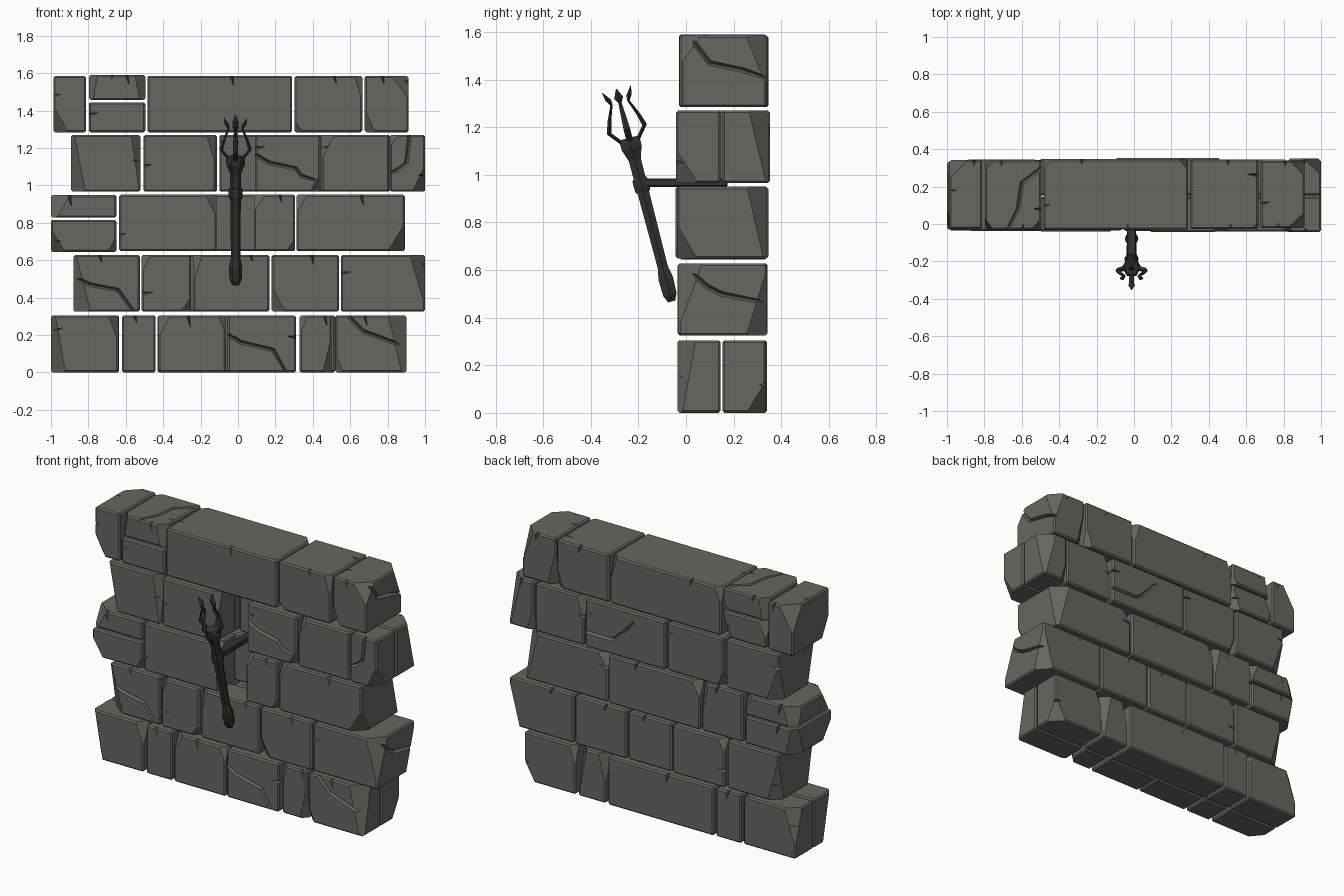
import bpy, bmesh, math, random
from mathutils import Vector, Matrix

if "Cube" in bpy.data.objects:
    bpy.data.objects.remove(bpy.data.objects["Cube"])

random.seed(4)


def material(name, col):
    m = bpy.data.materials.new(name)
    m.diffuse_color = (*col, 1)
    m.use_nodes = True
    m.node_tree.nodes["Principled BSDF"].inputs["Base Color"].default_value = m.diffuse_color
    return m


STONE = material("stone", (0.135, 0.135, 0.115))
IRON = material("dark_iron", (0.035, 0.032, 0.032))


def finish(bm, name, mat=None):
    bmesh.ops.recalc_face_normals(bm, faces=bm.faces)
    me = bpy.data.meshes.new(name)
    bm.to_mesh(me)
    bm.free()
    ob = bpy.data.objects.new(name, me)
    bpy.context.collection.objects.link(ob)
    if mat:
        me.materials.append(mat)
    return ob


# ---------- stone blocks: bevelled box with chipped corners ----------
stones = []


def chip(bm, corner, normal, depth):
    n = Vector(normal).normalized()
    r = bmesh.ops.bisect_plane(bm, geom=bm.verts[:] + bm.edges[:] + bm.faces[:], dist=1e-5,
                               plane_co=corner - n * depth, plane_no=n, clear_outer=True)
    edges = [e for e in r["geom_cut"] if isinstance(e, bmesh.types.BMEdge)]
    if edges:
        bmesh.ops.holes_fill(bm, edges=edges, sides=0)


def stone(x0, x1, y0, y1, z0, z1):
    lo, hi = Vector((x0, y0, z0)), Vector((x1, y1, z1))
    bm = bmesh.new()
    bmesh.ops.create_cube(bm, size=1)
    for v in bm.verts:
        v.co = Vector((lo[i] if v.co[i] < 0 else hi[i] for i in range(3)))
    bmesh.ops.bevel(bm, geom=bm.edges[:], offset=0.009, segments=1, affect='EDGES')
    for sx in (-1, 1):
        for sy in (-1, 1):
            # only chip corners lying on an outer face of the wall
            if (sy < 0 and y0 > 0.1) or (sy > 0 and y1 < 0.2):
                continue
            end = (x1 > 0.85) if sx > 0 else (x0 < -0.85)
            if not end and random.random() < 0.5:
                continue
            sz = random.choice((-1, 1))
            corner = Vector((x1 if sx > 0 else x0, y1 if sy > 0 else y0, z1 if sz > 0 else z0))
            depth = random.uniform(0.045, 0.065) if end else random.uniform(0.025, 0.045)
            chip(bm, corner, (sx * random.uniform(0.7, 1.1), sy * random.uniform(0.7, 1.1),
                              sz * random.uniform(0.15, 0.6)), depth)
    ob = finish(bm, "stone_block", STONE)
    stones.append((ob, lo, hi))


# rows: z range, outer y range, then x ranges of full-depth, front and back blocks
ROWS = [
    (0.0, 0.305, -0.033, 0.338, [],
     [-1, -.64, -.62, -.44, -.425, -.065, -.055, .31, .33, .50, .52, .90],
     [-1, -.635, -.62, -.445, -.43, .31, .33, .52, .54, .90]),
    (0.325, 0.628, -0.033, 0.34, [-.88, -.525, .18, .54, .55, 1],
     [-.515, -.25, -.24, .168], [-.51, -.145, -.135, .168]),
    (0.648, 0.95, -0.04, 0.342, [.312, .892],
     [-.635, -.115, .085, .305], [-.635, -.35, -.338, .305]),
    (0.966, 1.27, -0.04, 0.35, [-.892, -.522],
     [-.505, -.118, .092, .44, .447, .807, .812, 1],
     [-.505, -.112, -.1, .46, .475, .815, .825, 1]),
    (1.284, 1.585, -0.025, 0.342, [-.987, -.812, -.485, .29, .302, .665, .677, .912], [], []),
]
for z0, z1, ya, yb, full, front, back in ROWS:
    for xs, y0, y1 in ((full, ya, yb), (front, ya, 0.145), (back, 0.153, yb)):
        for x0, x1 in zip(xs[::2], xs[1::2]):
            j = random.uniform(-0.005, 0.005)
            stone(x0, x1, y0 + (j if y0 < 0 else 0), y1 - (j if y1 > 0.2 else 0), z0, z1)
# stacked half-height blocks
for x0, x1, za, zb, zc in ((-1, -.65, .645, .822, .948), (-.797, -.495, 1.284, 1.45, 1.59)):
    stone(x0, x1, -0.03, 0.34, za, zb - 0.006)
    stone(x0, x1, -0.03, 0.34, zb + 0.006, zc)


# ---------- cracks and nicks: V-grooves cut out of the blocks ----------
def groove(ob, axis, face, side, pts, widths, depth):
    a, b = [i for i in range(3) if i != axis]
    bm, rings = bmesh.new(), []
    for i, p in enumerate(pts):
        p = Vector(p)
        t = Vector(pts[min(i + 1, len(pts) - 1)]) - Vector(pts[max(i - 1, 0)])
        n = Vector((-t.y, t.x)).normalized() * widths[i]
        ring = []
        for q, off in ((p + n, 0.012), (p - n, 0.012), (p, -depth)):
            co = Vector((0, 0, 0))
            co[a], co[b], co[axis] = q.x, q.y, face + side * off
            ring.append(bm.verts.new(co))
        rings.append(ring)
    for r, s in zip(rings, rings[1:]):
        for k in range(3):
            bm.faces.new((r[k], r[(k + 1) % 3], s[(k + 1) % 3], s[k]))
    bm.faces.new(rings[0])
    bm.faces.new(rings[-1])
    cut = finish(bm, "groove_cutter")
    cut.hide_render = True
    mod = ob.modifiers.new("groove", 'BOOLEAN')
    mod.object, mod.operation, mod.solver = cut, 'DIFFERENCE', 'EXACT'
    me = bpy.data.meshes.new_from_object(ob.evaluated_get(bpy.context.evaluated_depsgraph_get()))
    ob.modifiers.clear()
    ob.data = me
    bpy.data.objects.remove(cut)


# long cracks: axis, side, path on that face
CRACKS = [
    (1, -1, [(-.90, .52), (-.79, .47), (-.64, .44), (-.56, .33)]),
    (1, -1, [(-.07, .21), (.02, .16), (.19, .12), (.27, -.02)]),
    (1, -1, [(.56, .33), (.67, .22), (.78, .18), (.92, .13)]),
    (1, -1, [(.08, 1.17), (.17, 1.12), (.31, 1.09), (.34, 1.05), (.41, 1.03)]),
    (1, -1, [(.92, 1.29), (.90, 1.12), (.85, 1.08), (.80, 1.06)]),
    (0, 1, [(-.02, .63), (.09, .53), (.15, .50), (.36, .46)]),
    (0, 1, [(.0, 1.60), (.10, 1.47), (.24, 1.44), (.36, 1.40)]),
    (2, 1, [(-.48, .31), (-.60, .22), (-.62, .08), (-.68, -.04)]),
    (1, 1, [(.47, 1.06), (.27, 1.06), (.20, 1.12), (.12, 1.21)]),
]
for axis, side, pts in CRACKS:
    a, b = [i for i in range(3) if i != axis]
    u, v = pts[1]
    hits = [s for s in stones if s[1][a] < u < s[2][a] and s[1][b] < v < s[2][b]]
    ob, lo, hi = max(hits, key=lambda s: side * (s[2] if side > 0 else s[1])[axis])
    face = (hi if side > 0 else lo)[axis]
    groove(ob, axis, face, side, pts, [0.016] * (len(pts) - 1) + [0.011], 0.022)

# short wedge nicks at block edges
for ob, lo, hi in stones:
    faces = [(1, -1)] if lo.y < 0 else []
    if hi.y > 0.2:
        faces.append((1, 1))
    if hi.z > 1.5:
        faces.append((2, 1))
    for axis, side in faces:
        a, b = [i for i in range(3) if i != axis]
        f = random.uniform(0.25, 0.8)
        l = random.uniform(0.03, 0.06)
        if axis == 2 or random.random() < 0.5:
            d = random.choice((-1, 1))
            e = (hi if d > 0 else lo)[a]
            v = lo[b] + f * (hi[b] - lo[b])
            pts = [(e + d * 0.02, v), (e - d * l, v + 0.01)]
        else:
            u = lo[a] + f * (hi[a] - lo[a])
            pts = [(u, hi[b] + 0.02), (u + 0.012, hi[b] - l)]
        groove(ob, axis, (hi if side > 0 else lo)[axis], side, pts, [0.018, 0.002], 0.03)

# ---------- torch, built upright and then tilted away from the wall ----------
TILT = Matrix.Translation((-0.013, -0.06, 0.468)) @ Matrix.Rotation(math.radians(14.6), 4, 'X')


def loft(rings, name):
    bm = bmesh.new()
    vs = [[bm.verts.new(p) for p in r] for r in rings]
    n = len(vs[0])
    for r, s in zip(vs, vs[1:]):
        for k in range(n):
            bm.faces.new((r[k], r[(k + 1) % n], s[(k + 1) % n], s[k]))
    bm.faces.new(vs[0])
    bm.faces.new(vs[-1])
    return finish(bm, name, IRON)


def lathe(profile, name, n=6):
    ob = loft([[(r * math.cos(math.tau * k / n), r * math.sin(math.tau * k / n), h) for k in range(n)]
               for r, h in profile], name)
    ob.matrix_world = TILT
    return ob


lathe([(.018, 0), (.033, .03), (.036, .10), (.028, .135), (.025, .15), (.03, .63)], "torch_handle")
lathe([(.03, .615), (.045, .655), (.05, .665), (.05, .695), (.038, .71)], "torch_cup")
lathe([(.034, .475), (.038, .485), (.038, .525), (.034, .535)], "torch_collar")

# four bent prongs: radius, height, half thickness, half width
PRONG = [(.03, .69, .010, .014), (.077, .748, .010, .014), (.062, .80, .008, .011),
         (.037, .862, .005, .007), (.045, .885, .012, .019), (.062, .922, .001, .002)]
for i in range(4):
    rings = [[(r - t, 0, h), (r, -w, h), (r + t, 0, h), (r, w, h)] for r, h, t, w in PRONG]
    ob = loft(rings, "torch_prong")
    ob.matrix_world = TILT @ Matrix.Rotation(math.pi / 2 * i, 4, 'Z')

# wall bracket bar
bm = bmesh.new()
bmesh.ops.create_cube(bm, size=1)
bmesh.ops.scale(bm, verts=bm.verts, vec=(0.05, 0.355, 0.036))
bmesh.ops.translate(bm, verts=bm.verts, vec=(-0.013, -0.003, 0.967))
bmesh.ops.bevel(bm, geom=bm.edges[:], offset=0.006, segments=1, affect='EDGES')
finish(bm, "torch_bracket", IRON)
